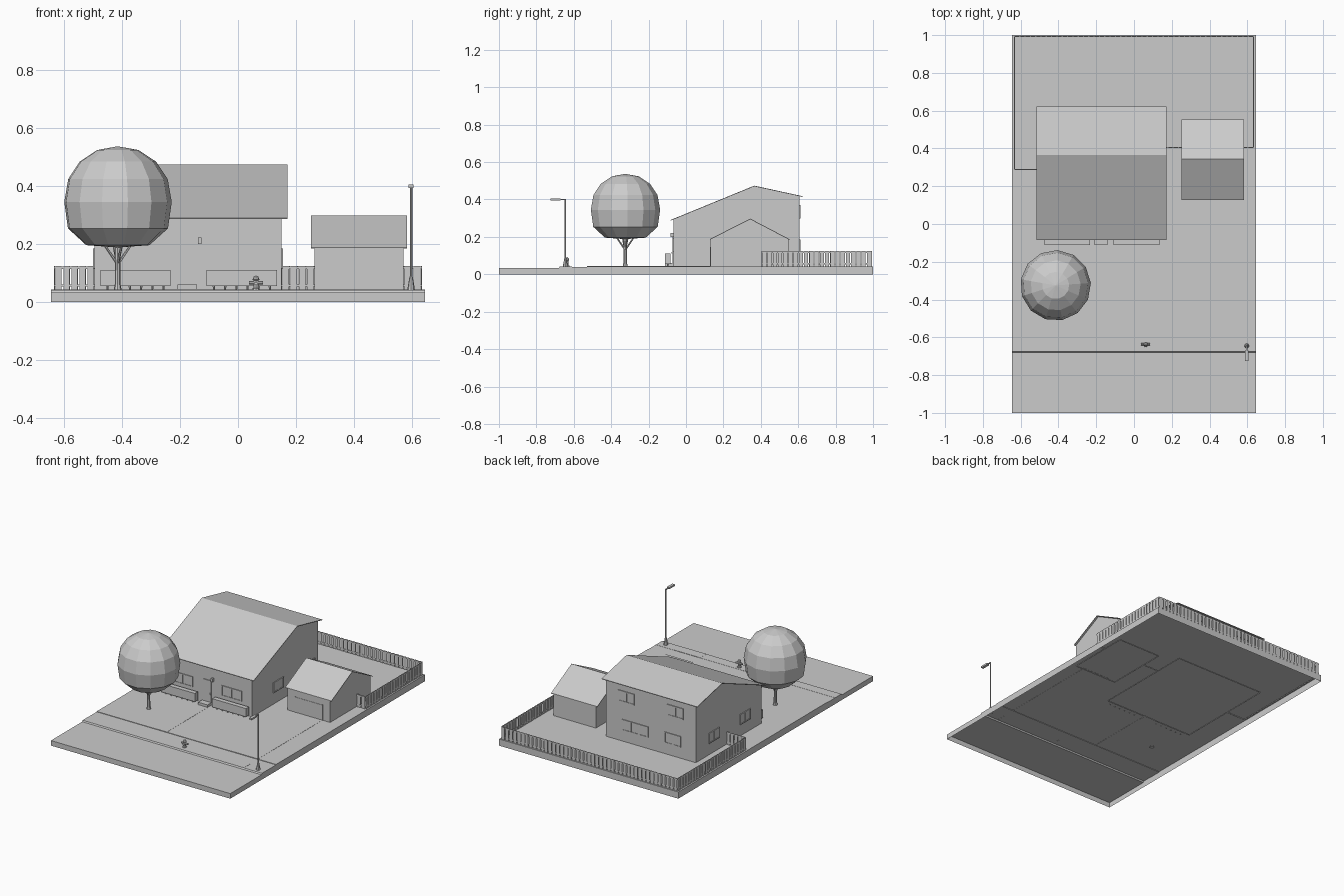
import bpy, bmesh, math
from mathutils import Vector, Matrix

if "Cube" in bpy.data.objects:
    bpy.data.objects.remove(bpy.data.objects["Cube"])

GREY = (0.6, 0.6, 0.6, 1)
mat = bpy.data.materials.new("plain_grey")
mat.use_nodes = True
mat.diffuse_color = GREY
mat.node_tree.nodes["Principled BSDF"].inputs["Base Color"].default_value = GREY
GROUND = 0.043


def finish(name, bm):
    bmesh.ops.recalc_face_normals(bm, faces=bm.faces)
    mesh = bpy.data.meshes.new(name)
    bm.to_mesh(mesh)
    bm.free()
    mesh.materials.append(mat)
    obj = bpy.data.objects.new(name, mesh)
    bpy.context.collection.objects.link(obj)
    return obj


def add_box(bm, x0, x1, y0, y1, z0, z1):
    centre = Vector((x0 + x1, y0 + y1, z0 + z1)) / 2
    scale = Matrix.Diagonal((x1 - x0, y1 - y0, z1 - z0, 1))
    bmesh.ops.create_cube(bm, size=1, matrix=Matrix.Translation(centre) @ scale)


def box(name, *limits):
    bm = bmesh.new()
    add_box(bm, *limits)
    return finish(name, bm)


def prism(name, profile, x0, x1, open_sides=()):
    """Extrude a (y, z) outline along x, leaving the listed sides open."""
    bm = bmesh.new()
    ends = [[bm.verts.new((x, y, z)) for y, z in profile] for x in (x0, x1)]
    for end in ends:
        bm.faces.new(end)
    for i in range(len(profile)):
        if i not in open_sides:
            j = (i + 1) % len(profile)
            bm.faces.new((ends[0][i], ends[0][j], ends[1][j], ends[1][i]))
    return finish(name, bm)


def add_rod(bm, start, end, r1, r2, sides=8):
    a, b = Vector(start), Vector(end)
    turn = (b - a).to_track_quat('Z', 'Y').to_matrix().to_4x4()
    bmesh.ops.create_cone(bm, cap_ends=True, segments=sides, radius1=r1, radius2=r2,
                          depth=(b - a).length,
                          matrix=Matrix.Translation((a + b) / 2) @ turn)


def lathe(name, profile, x, y, sides, start=0):
    """Turn an (r, z) outline around a vertical axis."""
    bm = bmesh.new()
    verts = [bm.verts.new((r, 0, z)) for r, z in profile]
    edges = [bm.edges.new(pair) for pair in zip(verts, verts[1:])]
    bmesh.ops.spin(bm, geom=verts + edges, axis=(0, 0, 1), cent=(0, 0, 0),
                   angle=math.tau, steps=sides)
    bmesh.ops.remove_doubles(bm, verts=bm.verts, dist=0.0005)
    bmesh.ops.transform(bm, verts=bm.verts,
                        matrix=Matrix.Translation((x, y, 0)) @ Matrix.Rotation(start, 4, 'Z'))
    return finish(name, bm)


def window(name, x, y, z, w, h, facing, bars=1):
    """Framed window; facing is the wall's turn about z, 0 = front."""
    bm = bmesh.new()
    t = 0.006
    add_box(bm, -w / 2, w / 2, -0.001, 0.002, -h / 2, h / 2)
    for s in (-1, 1):
        add_box(bm, -w / 2 - t / 2, w / 2 + t / 2, -0.004, 0.002,
                s * h / 2 - t / 2, s * h / 2 + t / 2)
    for i in range(bars + 2):
        u = w * (i / (bars + 1) - 0.5)
        add_box(bm, u - t / 2, u + t / 2, -0.004, 0.002, -h / 2, h / 2)
    bmesh.ops.transform(bm, verts=bm.verts,
                        matrix=Matrix.Translation((x, y, z)) @ Matrix.Rotation(facing, 4, 'Z'))
    return finish(name, bm)


def fence(name, start, end):
    """Picket fence with two rails along a straight run."""
    a, b = Vector(start), Vector(end)
    length = (b - a).length
    count = max(2, round(length / 0.028))
    pitch = length / count
    bm = bmesh.new()
    for i in range(count):
        add_box(bm, (i + 0.11) * pitch, (i + 0.89) * pitch, -0.002, 0.002, GROUND - 0.004, 0.125)
    for z in (0.057, 0.118):
        add_box(bm, 0, length, -0.003, 0.001, z - 0.004, z + 0.004)
    turn = math.atan2(b.y - a.y, b.x - a.x)
    bmesh.ops.transform(bm, verts=bm.verts,
                        matrix=Matrix.Translation((a.x, a.y, 0)) @ Matrix.Rotation(turn, 4, 'Z'))
    return finish(name, bm)


def gabled(name, x, y, ridge, eaves, overhang_x, overhang_y, thick):
    """Open shell of walls under a thin two-slope roof; y and eaves are roof edges."""
    (y0, y1), (e0, e1), (ry, rz) = y, eaves, ridge
    prism(name + "_roof", [(y0, e0), (ry, rz), (y1, e1),
                           (y1, e1 - thick), (ry, rz - thick), (y0, e0 - thick)],
          x[0] - overhang_x, x[1] + overhang_x)
    w0, w1 = y0 + overhang_y, y1 - overhang_y
    t0 = e0 + (rz - e0) * overhang_y / (ry - y0) - thick / 2
    t1 = e1 + (rz - e1) * overhang_y / (y1 - ry) - thick / 2
    base = GROUND - 0.003
    prism(name + "_walls", [(w0, base), (w0, t0), (ry, rz - thick / 2), (w1, t1), (w1, base)],
          x[0], x[1], open_sides=(1, 2, 4))


# Ground shell, open underneath, with street, kerb, pavement and lawn
prism("ground", [(-1, 0), (-1, 0.033), (-0.68, 0.033), (-0.675, 0.041), (-0.61, 0.041),
                 (-0.61, 0.04), (-0.53, 0.04), (-0.53, GROUND), (1, GROUND), (1, 0)],
      -0.645, 0.645, open_sides=(9,))
box("driveway", 0.325, 0.515, -0.53, 0.14, 0.042, 0.044)
box("driveway_apron", 0.325, 0.515, -0.674, -0.61, 0.04, 0.042)
box("garden_path", -0.21, -0.14, -0.53, -0.1, 0.042, 0.044)

# House and garage
gabled("house", (-0.495, 0.15), (-0.084, 0.622), (0.365, 0.474), (0.29, 0.418), 0.021, 0.016, 0.004)
gabled("garage", (0.264, 0.57), (0.127, 0.553), (0.343, 0.298), (0.188, 0.188), 0.013, 0.005, 0.004)

# Windows on every wall
quarter = math.pi / 2
for side, cx in (("left", 0.003), ("right", -0.35)):
    window("front_window_" + side, cx, -0.069, 0.157, 0.14, 0.062, 0)
    window("upper_back_window_" + side, cx, 0.607, 0.335, 0.11, 0.065, 2 * quarter)
window("lower_back_window_wide", -0.06, 0.607, 0.15, 0.18, 0.065, 2 * quarter, 2)
window("lower_back_window_small", -0.33, 0.607, 0.15, 0.11, 0.065, 2 * quarter)
for i, cy in enumerate((0.1, 0.42)):
    window(f"right_wall_window_{i}", -0.496, cy, 0.15, 0.1, 0.062, -quarter)
    window(f"left_wall_window_{i}", 0.151, cy + 0.1, 0.15, 0.1, 0.062, quarter)

# Front door, step and wall lamp
box("front_door", -0.203, -0.142, -0.073, -0.066, 0.05, 0.2)
box("door_handle", -0.152, -0.147, -0.078, -0.07, 0.11, 0.12)
box("door_step", -0.208, -0.141, -0.112, -0.066, 0.04, 0.06)
box("wall_lamp", -0.138, -0.126, -0.084, -0.066, 0.2, 0.222)

# Garage door with jambs
box("garage_door", 0.32, 0.515, 0.13, 0.134, 0.044, 0.142)
for name, cx in (("right", 0.32), ("left", 0.515)):
    box("garage_door_jamb_" + name, cx - 0.003, cx + 0.003, 0.128, 0.134, 0.044, 0.145)

# Clipped hedges on short stems
for name, x0 in (("right", -0.475), ("left", -0.108)):
    box("hedge_" + name, x0, x0 + 0.243, -0.112, -0.082, 0.056, 0.11)
    stems = bmesh.new()
    for i in range(6):
        sx = x0 + 0.025 + i * 0.0386
        add_rod(stems, (sx, -0.097, 0.04), (sx, -0.097, 0.06), 0.003, 0.006, 6)
    finish("hedge_stems_" + name, stems)

# Tree
TX, TY = -0.415, -0.325
lathe("tree_crown", [(0, 0.537), (0.072, 0.524), (0.133, 0.484), (0.173, 0.424), (0.187, 0.345),
                     (0.174, 0.254), (0.11, 0.196), (0, 0.188)], TX, TY, 13, -quarter + 0.19)
lathe("tree_trunk", [(0.014, 0.04), (0.01, 0.06), (0.009, 0.13), (0.012, 0.2)], TX, TY, 8)
branches = bmesh.new()
for i in range(4):
    a = i * quarter + 0.3
    add_rod(branches, (TX, TY, 0.13),
            (TX + 0.05 * math.cos(a), TY + 0.05 * math.sin(a), 0.2), 0.005, 0.004, 6)
finish("tree_branches", branches)

# Street lamp
LX, LY = 0.597, -0.645
lathe("lamp_post", [(0, 0.039), (0.013, 0.039), (0.012, 0.05), (0.006, 0.085), (0.004, 0.09),
                    (0.004, 0.4), (0, 0.404)], LX, LY, 8)
box("lamp_arm", LX - 0.003, LX + 0.003, LY - 0.03, LY, 0.396, 0.402)
box("lamp_head", LX - 0.009, LX + 0.009, LY - 0.08, LY - 0.025, 0.394, 0.405)

# Hydrant
HX, HY = 0.062, -0.636
lathe("hydrant_body", [(0, 0.04), (0.013, 0.04), (0.013, 0.046), (0.009, 0.048), (0.009, 0.075),
                       (0.012, 0.077), (0.008, 0.087), (0, 0.092)], HX, HY, 8)
nozzles = bmesh.new()
add_rod(nozzles, (HX - 0.024, HY, 0.066), (HX + 0.024, HY, 0.066), 0.006, 0.006)
add_rod(nozzles, (HX, HY, 0.064), (HX, HY - 0.015, 0.064), 0.006, 0.006)
finish("hydrant_nozzles", nozzles)

# Fence around the back garden
FX, FY = 0.633, 0.992
fence("fence_back", (-FX, FY), (FX, FY))
fence("fence_right_side", (-FX, 0.29), (-FX, FY))
fence("fence_left_side", (FX, FY), (FX, 0.405))
fence("fence_front_right", (-FX, 0.29), (-0.495, 0.29))
fence("fence_front_middle", (0.15, 0.405), (0.264, 0.405))
fence("fence_front_left", (0.57, 0.405), (FX, 0.405))
